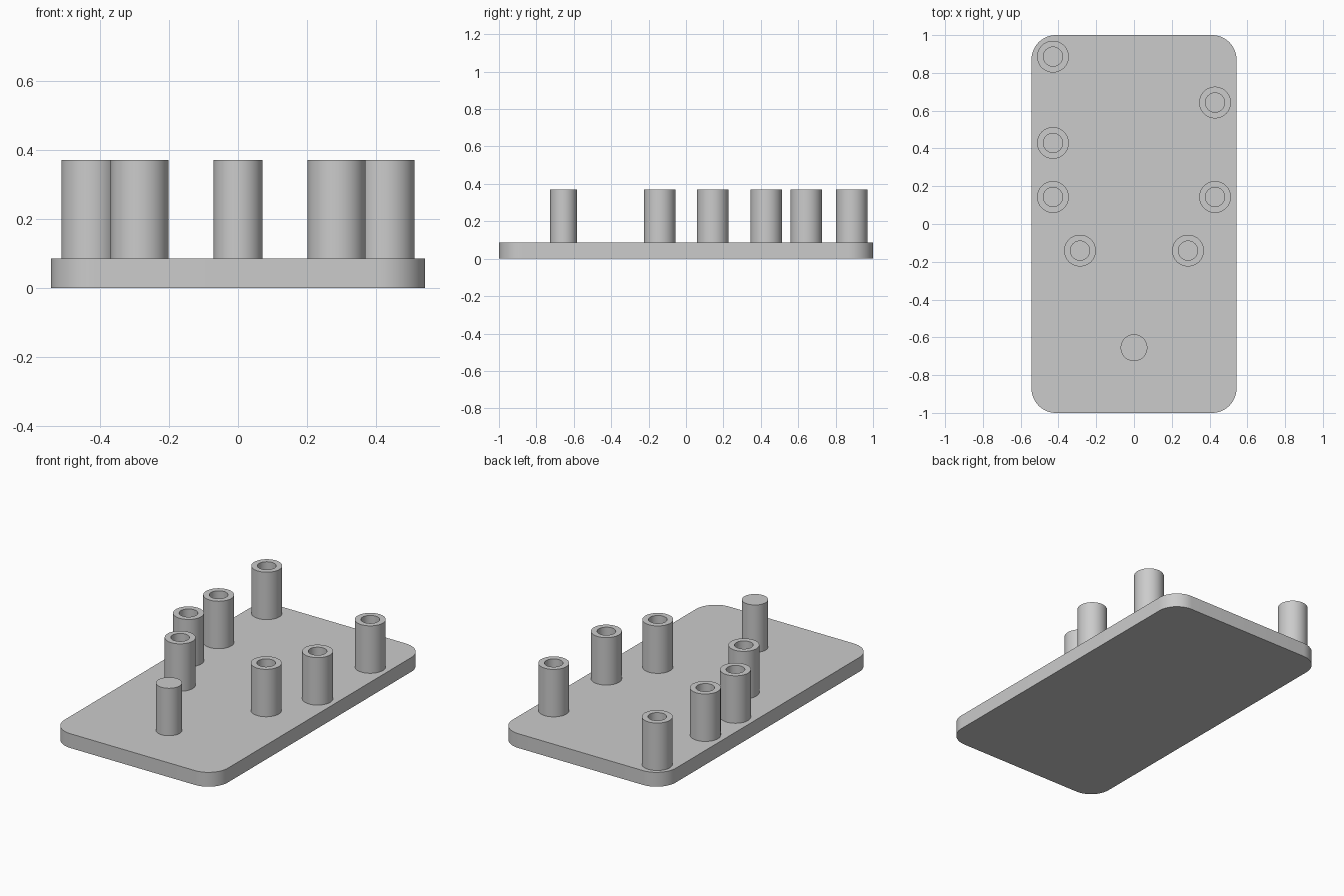
import bpy, bmesh, math

if "Cube" in bpy.data.objects:
    bpy.data.objects.remove(bpy.data.objects["Cube"])

grey = bpy.data.materials.new("plain grey")
grey.diffuse_color = (0.6, 0.6, 0.6, 1)
grey.use_nodes = True
grey.node_tree.nodes["Principled BSDF"].inputs["Base Color"].default_value = grey.diffuse_color

BASE_T, TOP = 0.086, 0.371
HALF_X, HALF_Y, CORNER = 0.543, 1.0, 0.13
SEG = 64


def finish(bm, name):
    bmesh.ops.recalc_face_normals(bm, faces=bm.faces)
    mesh = bpy.data.meshes.new(name)
    bm.to_mesh(mesh)
    bm.free()
    mesh.materials.append(grey)
    ob = bpy.data.objects.new(name, mesh)
    bpy.context.collection.objects.link(ob)
    bpy.ops.object.select_all(action='DESELECT')
    ob.select_set(True)
    bpy.context.view_layer.objects.active = ob
    bpy.ops.object.shade_smooth_by_angle(angle=math.radians(30))
    return ob


def base_plate():
    # rounded rectangle outline, extruded upward
    bm = bmesh.new()
    verts = []
    for i, (sx, sy) in enumerate([(1, 1), (-1, 1), (-1, -1), (1, -1)]):
        for k in range(17):
            a = math.pi / 2 * (i + k / 16)
            verts.append(bm.verts.new((sx * (HALF_X - CORNER) + CORNER * math.cos(a),
                                       sy * (HALF_Y - CORNER) + CORNER * math.sin(a), 0)))
    face = bm.faces.new(verts)
    ext = bmesh.ops.extrude_face_region(bm, geom=[face], use_keep_orig=True)
    top = [g for g in ext["geom"] if isinstance(g, bmesh.types.BMVert)]
    bmesh.ops.translate(bm, verts=top, vec=(0, 0, BASE_T))
    finish(bm, "base_plate")


def post(name, x, y, radius, hole=0):
    # profile from the plate to the rim, then down the bore to its floor
    profile = [(radius, BASE_T), (radius, TOP)]
    if hole:
        profile += [(hole, TOP), (hole, BASE_T + 0.001)]
    bm = bmesh.new()
    rings = [[bm.verts.new((r * math.cos(2 * math.pi * i / SEG),
                            r * math.sin(2 * math.pi * i / SEG), z))
              for i in range(SEG)] for r, z in profile]
    for lo, hi in zip(rings, rings[1:]):
        for i in range(SEG):
            j = (i + 1) % SEG
            bm.faces.new((lo[i], lo[j], hi[j], hi[i]))
    bm.faces.new(rings[0])
    bm.faces.new(rings[-1])
    finish(bm, name).location = (x, y, 0)


base_plate()

# hollow sockets along both sides
sockets = [(-0.429, 0.886), (-0.429, 0.429), (-0.429, 0.143), (-0.286, -0.141),
           (0.429, 0.643), (0.429, 0.143), (0.286, -0.141)]
for n, (x, y) in enumerate(sockets, 1):
    post(f"hollow_post_{n}", x, y, 0.084, 0.051)

# single solid peg near the front
post("solid_peg", 0, -0.655, 0.071)
